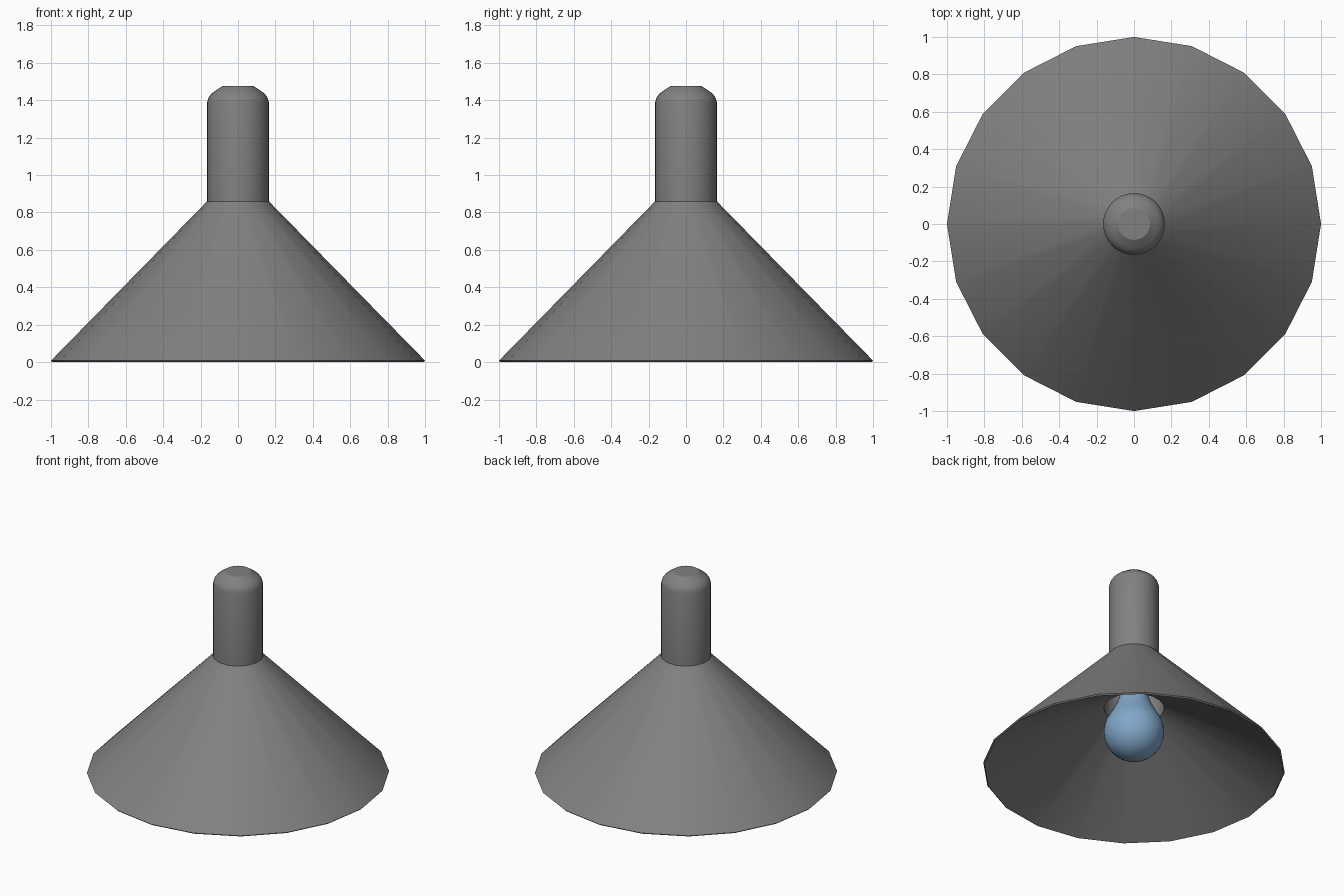
import bpy, bmesh, math

if "Cube" in bpy.data.objects:
    bpy.data.objects.remove(bpy.data.objects["Cube"])

GREY = (0.22, 0.22, 0.22, 1)
BLUE = (0.22, 0.39, 0.59, 1)


def lathe(name, profile, sides, color, angle=35):
    """Spin a (radius, z) profile around the z axis."""
    bm = bmesh.new()
    rings = []
    for r, z in profile:
        if r == 0:
            rings.append([bm.verts.new((0, 0, z))] * sides)
        else:
            rings.append([bm.verts.new((r * math.cos(math.tau * i / sides),
                                        r * math.sin(math.tau * i / sides), z))
                          for i in range(sides)])
    for a, b in zip(rings, rings[1:]):
        for i in range(sides):
            j = (i + 1) % sides
            bm.faces.new(dict.fromkeys((a[i], a[j], b[j], b[i])))
    bmesh.ops.remove_doubles(bm, verts=bm.verts, dist=1e-5)
    bmesh.ops.recalc_face_normals(bm, faces=bm.faces)
    mesh = bpy.data.meshes.new(name)
    bm.to_mesh(mesh)
    bm.free()
    obj = bpy.data.objects.new(name, mesh)
    bpy.context.collection.objects.link(obj)
    mat = bpy.data.materials.new(name + "_material")
    mat.diffuse_color = color
    mat.use_nodes = True
    mat.node_tree.nodes["Principled BSDF"].inputs["Base Color"].default_value = mat.diffuse_color
    mesh.materials.append(mat)
    bpy.ops.object.select_all(action='DESELECT')
    obj.select_set(True)
    bpy.context.view_layer.objects.active = obj
    bpy.ops.object.shade_smooth_by_angle(angle=math.radians(angle))


def arc(r, cz, start, end, steps):
    """Points of a circular arc in the (radius, z) plane, angles in degrees."""
    angles = [math.radians(start + (end - start) * k / steps) for k in range(steps + 1)]
    return [(r * math.cos(a), cz + r * math.sin(a)) for a in angles]


# Twenty-sided conical shade; the inner wall is shallower and ends in a socket well
shade = [(0.165, 0.86), (1.0, 0.008), (0.992, 0.0), (0.2, 0.46), (0.2, 0.78), (0, 0.78)]
lathe("shade", shade, 20, GREY)

# Neck with a rounded shoulder and flat top
shoulder = [(0.165, 0.085), (0.158, 0.062), (0.145, 0.043), (0.127, 0.028), (0.085, 0)]
neck = [(0, 0.85), (0.165, 0.85)] + [(r, 1.475 - d) for r, d in shoulder] + [(0, 1.475)]
lathe("neck", neck, 32, GREY, 30)

# Bulb: round globe tapering into a narrow stem
globe = arc(0.2, 0.28, -80, 30, 12)
stem = [(0.15, 0.42), (0.115, 0.49), (0.09, 0.56), (0.08, 0.62), (0.08, 0.78)]
lathe("bulb", [(0, 0.08)] + globe + stem, 32, BLUE, 60)
